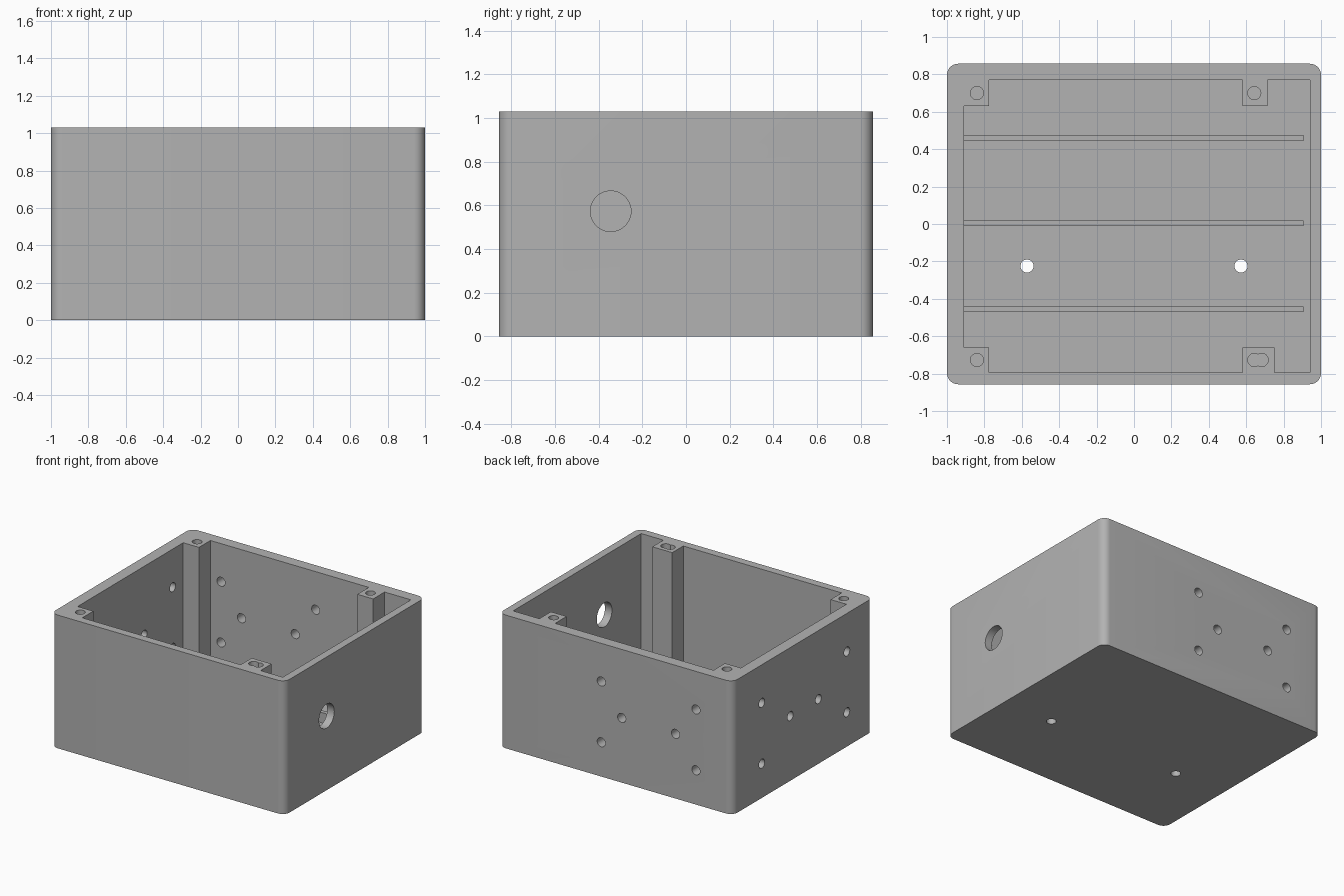
import bpy, bmesh, math
from mathutils import Matrix, Vector

if "Cube" in bpy.data.objects:
    bpy.data.objects.remove(bpy.data.objects["Cube"], do_unlink=True)

GREY = (0.448, 0.448, 0.448, 1.0)
mat = bpy.data.materials.new("plain grey")
mat.use_nodes = True
mat.diffuse_color = GREY
mat.node_tree.nodes["Principled BSDF"].inputs["Base Color"].default_value = GREY

W, D, H = 1.0, 0.857, 1.03      # half width, half depth, height
FLOOR = 0.06
HOLE = 0.035


def make_object(name, bm):
    bmesh.ops.recalc_face_normals(bm, faces=bm.faces)
    mesh = bpy.data.meshes.new(name)
    bm.to_mesh(mesh)
    bm.free()
    obj = bpy.data.objects.new(name, mesh)
    bpy.context.collection.objects.link(obj)
    obj.data.materials.append(mat)
    return obj


def prism(name, outline, z0, z1):
    bm = bmesh.new()
    face = bm.faces.new([bm.verts.new((x, y, z0)) for x, y in outline])
    top = bmesh.ops.extrude_face_region(bm, geom=[face])["geom"]
    verts = [v for v in top if isinstance(v, bmesh.types.BMVert)]
    bmesh.ops.translate(bm, verts=verts, vec=(0, 0, z1 - z0))
    return make_object(name, bm)


def drill(centre, radius, length, axis, sides=32):
    bm = bmesh.new()
    turn = Vector((0, 0, 1)).rotation_difference(Vector(axis)).to_matrix().to_4x4()
    bmesh.ops.create_cone(bm, cap_ends=True, segments=sides, radius1=radius,
                          radius2=radius, depth=length,
                          matrix=Matrix.Translation(centre) @ turn)
    return make_object("drill", bm)


def cut(target, cutter):
    cutter.hide_render = True
    mod = target.modifiers.new("cut", 'BOOLEAN')
    mod.operation = 'DIFFERENCE'
    mod.solver = 'EXACT'
    mod.object = cutter
    bpy.context.view_layer.objects.active = target
    bpy.ops.object.modifier_apply(modifier=mod.name)
    bpy.data.objects.remove(cutter, do_unlink=True)


# Outer box with rounded vertical corners
R = 0.06
outline = []
for i, (sx, sy) in enumerate([(1, 1), (-1, 1), (-1, -1), (1, -1)]):
    for k in range(9):
        a = math.radians(90 * i + 90 * k / 8)
        outline.append((sx * (W - R) + R * math.cos(a), sy * (D - R) + R * math.sin(a)))
box = prism("enclosure_body", outline, 0, H)

# Cavity outline, stepping around the four screw posts
x0, x1, y0, y1 = -0.91, 0.94, -0.795, 0.77
pl, pr, pb, pt = -0.775, 0.58, -0.66, 0.63
cavity = [(pl, y0), (pr, y0), (pr, pb), (0.75, pb), (0.75, y0), (x1, y0),
          (x1, y1), (0.715, y1), (0.715, pt), (pr, pt), (pr, y1), (pl, y1),
          (pl, pt), (x0, pt), (x0, pb), (pl, pb)]
cut(box, prism("cavity", cavity, FLOOR, H + 0.2))

# Screw holes in the posts, one of them doubled
for x, y in [(-0.84, 0.7), (0.643, 0.7), (-0.84, -0.727), (0.643, -0.727), (0.683, -0.727)]:
    cut(box, drill((x, y, H), HOLE, 0.8, (0, 0, 1)))

# Cable hole in the left wall
cut(box, drill((0.97, -0.345, 0.573), 0.093, 0.16, (1, 0, 0), 48))

# Mounting holes: four corners plus a middle pair, in the back and right walls
for centre, wide, near, on_back in [(-0.28, 0.405, 0.23, True), (-0.018, 0.52, 0.172, False)]:
    for s in (-1, 1):
        for off, z in [(wide, 0.735), (wide, 0.265), (near, 0.5)]:
            p = centre + s * off
            if on_back:
                cut(box, drill((p, 0.815, z), HOLE, 0.2, (0, 1, 0)))
            else:
                cut(box, drill((-0.955, p, z), HOLE, 0.2, (1, 0, 0)))

# Floor holes
for x in (-0.572, 0.572):
    cut(box, drill((x, -0.225, 0.03), HOLE, 0.2, (0, 0, 1)))

# Low ribs along the floor
ribs = []
for name, y in [("front_rib", -0.455), ("middle_rib", 0.003), ("back_rib", 0.46)]:
    a, b = y - 0.015, y + 0.015
    ribs.append(prism(name, [(x0, a), (0.905, a), (0.905, b), (x0, b)], FLOOR, 0.14))

# Smooth round walls, crisp edges
bpy.ops.object.select_all(action='DESELECT')
for obj in [box] + ribs:
    obj.select_set(True)
bpy.context.view_layer.objects.active = box
bpy.ops.object.shade_smooth_by_angle(angle=math.radians(30))
